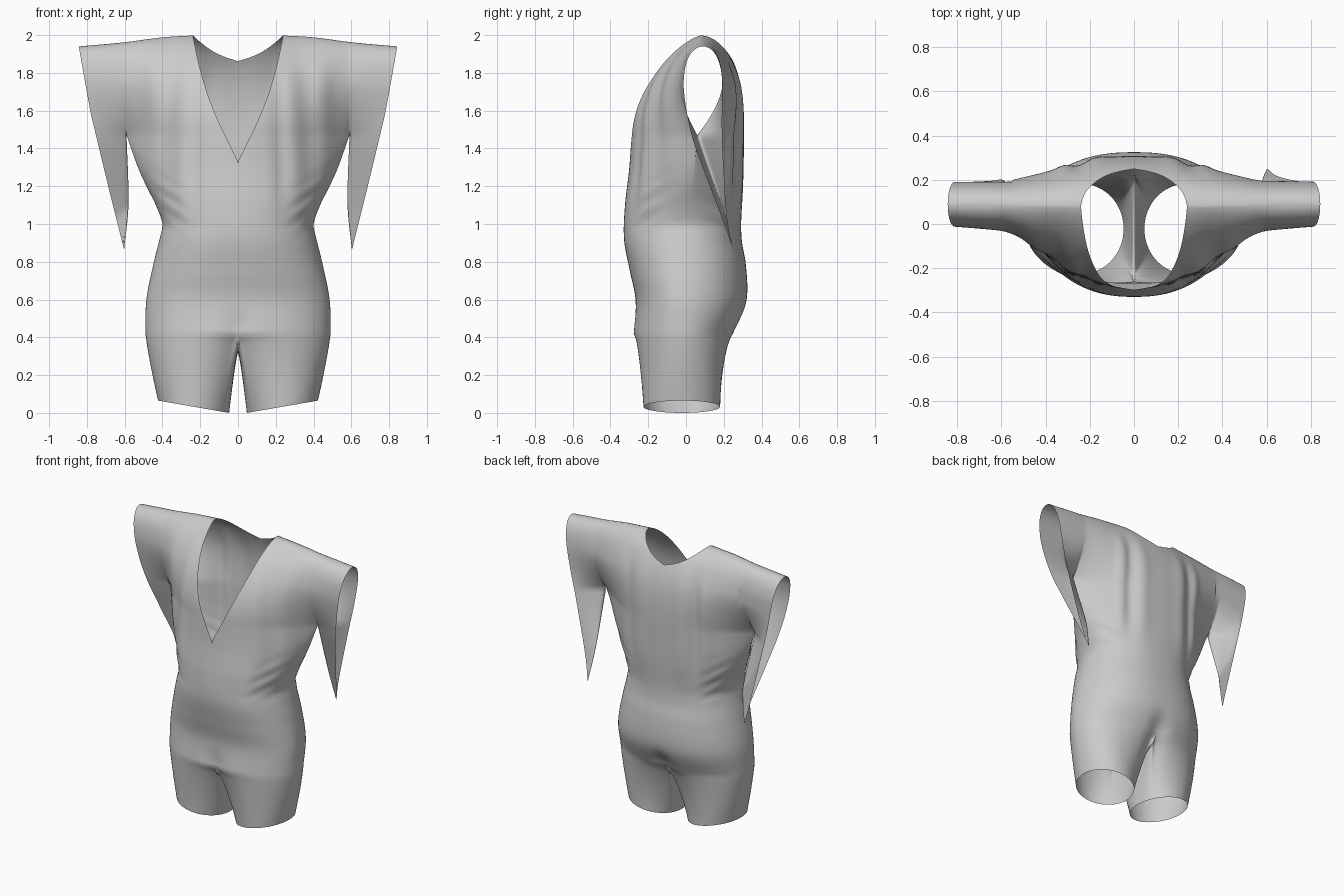
import bpy, bmesh
from math import sin, cos, pi, radians, exp

if "Cube" in bpy.data.objects:
    bpy.data.objects.remove(bpy.data.objects["Cube"])


def curve(*pts):
    """Smooth interpolating function through (t, value) points."""
    def f(t):
        if t <= pts[0][0]:
            return pts[0][1]
        if t >= pts[-1][0]:
            return pts[-1][1]
        i = max(k for k in range(len(pts) - 1) if pts[k][0] <= t)

        def slope(k):
            a, b = pts[max(k - 1, 0)], pts[min(k + 1, len(pts) - 1)]
            return (b[1] - a[1]) / (b[0] - a[0])
        (t0, v0), (t1, v1) = pts[i], pts[i + 1]
        d = t1 - t0
        s = (t - t0) / d
        return ((2*s**3 - 3*s*s + 1) * v0 + (s**3 - 2*s*s + s) * d * slope(i)
                + (3*s*s - 2*s**3) * v1 + (s**3 - s*s) * d * slope(i + 1))
    return f


def ramp(a, b, t):
    s = min(max((t - a) / (b - a), 0), 1)
    return s * s * (3 - 2 * s)


def bump(c, r, t):
    return exp(-((t - c) / r) ** 2)


HIP, ARM, SEAM = 0.42, 1.47, 0.59      # crotch level, armpit level, sleeve seam x
NL, NU, NC, NS = 56, 30, 44, 16        # lower rows, upper rows, body and sleeve columns

# Silhouettes read from the front and side
width = curve((.42, .49), (.6, .485), (.8, .445), (.95, .408), (1.0, .40), (1.1, .435),
              (1.2, .485), (1.3, .53), (1.47, .59))
front_y = curve((.42, -.282), (.6, -.268), (.75, -.297), (.92, -.328), (1.1, -.323),
                (1.3, -.30), (1.47, -.29))
back_y = curve((.42, .255), (.55, .312), (.65, .325), (.8, .315), (.9, .297), (1.0, .292),
               (1.2, .302), (1.47, .308))
side_y = curve((.42, -.02), (.9, -.01), (1.1, .02), (1.25, .04), (1.47, .06))
top_z = curve((.2, 2.0), (.4, 1.988), (.6, 1.962), (.84, 1.94))
v_neck = curve((1.33, 0), (1.6, .128), (1.8, .195), (2.0, .24))
cuff_x = curve((.87, .605), (1.2, .687), (1.47, .752), (1.6, .782), (1.94, .843))
fold_x = curve((.87, .602), (1.1, .58), (1.47, .59))
fold_y = curve((.87, .25), (1.1, .19), (1.47, .06))
cuff_front = curve((.87, .25), (1.02, .195), (1.27, .10), (1.47, .03), (1.7, -.012), (1.85, -.02))
cuff_back = curve((.87, .25), (1.0, .222), (1.2, .205), (1.5, .192), (1.8, .197))


def neck_x(z, s):
    if s < 0:
        return v_neck(z)
    k = max(z - 1.87, 0) / .13
    return .24 * min(k, 1) ** .55


def edge_y(z, s):
    """Depth along the line where sleeve and body meet, closing at the armpit."""
    if z <= ARM:
        return side_y(z)
    k = min((z - ARM) / .3, 1)
    return .06 + (1 - (1 - k) ** 1.7) * ((-.04 if s < 0 else .2) - .06)


def over_shoulder(y, x, h, s):
    """Roll a sheet over to the shoulder ridge as h goes 0..1."""
    k = ramp(.3, .7, x)
    p, q = (2.1, .72) if s < 0 else (2.7, .5)
    p, q = p + (5 - p) * k, q + (.5 - q) * k
    ridge = .08 + .01 * k
    return ridge + (y - ridge) * max(1 - h ** p, 0) ** q


def body_y(x, z, s):
    w = width(z)
    c = front_y(z) if s < 0 else back_y(z)
    n = 2.4 - .3 * ramp(.9, 1.4, z)
    q = .5 + .4 * ramp(1.0, 1.5, z) + .5 * ramp(1.3, 1.8, z)
    r = min(x / w, 1)
    prof = max(1 - r ** n, 0) ** q
    y = edge_y(z, s)
    y += (c - y) * prof
    # long gathers above the waist, short creases at the sides
    fade = ramp(.95, 1.3, z) * (1 - ramp(1.7, 1.95, z)) * (1 - r ** 4)
    if s < 0:
        y -= .009 * fade * sin(38 * x + 2 * z) * ramp(.12, .25, x)
    else:
        y += fade * .012 * (bump(.17, .06, x) + bump(.32, .04, x) - bump(.25, .04, x))
    y += .007 * bump(1.1, .13, z) * bump(.85, .16, r) * (1 - r**8) * sin(70 * (z - .6 * x))
    # cleft and groin
    y -= s * bump(.44, .09, z) * .03 * bump(0, .07, x) * (1 if s > 0 else .6)
    return y


def body_point(i, j, s):
    u = sin(pi / 2 * j / NC)
    if i <= NL:
        z, h = HIP + (ARM - HIP) * i / NL, 0
    else:
        h = sin(pi / 2 * (i - NL) / NU)
        z = ARM + (top_z(.24 + u * (SEAM - .24)) - ARM) * h
    x0 = neck_x(z, s)
    if i == NL + NU:
        x0 = .24
    x = x0 + u * (width(z) - x0)
    return x, over_shoulder(body_y(x, z, s), x, h, s), z


def sleeve_point(i, j, s):
    u = j / NS
    h = sin(pi / 2 * i / NU)
    z = ARM + (top_z(SEAM + u * .25) - ARM) * h
    x = SEAM + u * (cuff_x(z) - SEAM)
    a, b = edge_y(z, s), (cuff_front if s < 0 else cuff_back)(z)
    return x, over_shoulder(a + (b - a) * u ** .7, x, h, s), z


def drape_point(i, j, s):
    u, z = j / NS, ARM - .60 * i / 24
    x = fold_x(z) + u * (cuff_x(z) - fold_x(z))
    a, b = fold_y(z), (cuff_front if s < 0 else cuff_back)(z)
    return x, a + (b - a) * u ** .7, z


def leg_point(i, top, angle):
    t = i / 14
    a = radians(angle)
    hx, hy = .235 + .188 * cos(a), -.022 + .203 * sin(a)
    hz = .065 * (hx - .047) / .376
    tx = t ** (1.2 if hx > .235 else .8)
    k = ramp(-.15, .15, top[1])
    ty = (1 - k) * t ** 1.2 + k * (1 - (1 - t) ** 1.6)
    if hx < .235:                       # the inner thigh rounds in quickly
        inner = (.235 - hx) / .188
        ty += inner * (t ** .6 - ty)
    return top[0] + (hx - top[0]) * tx, top[1] + (hy - top[1]) * ty, top[2] + (hz - top[2]) * t


def leg_outer(i, j, s):
    return leg_point(i, body_point(0, j, s), s * 148 * (1 - j / NC))


def leg_inner(i, j, s):
    k = j / 20
    y0, y1 = body_point(0, 0, -1)[1], body_point(0, 0, 1)[1]
    seam = (0, y0 + (y1 - y0) * (1 - cos(pi * k)) / 2, HIP - .1 * max(sin(pi * k), 0) ** .8)
    return leg_point(i, seam, -148 - 64 * k)


bm = bmesh.new()


def sheet(point, rows, cols, s):
    g = [[bm.verts.new(point(i, j, s)) for j in range(cols + 1)] for i in range(rows + 1)]
    for i in range(rows):
        for j in range(cols):
            bm.faces.new((g[i][j], g[i][j + 1], g[i + 1][j + 1], g[i + 1][j]))


# Front and back panels of one half, then the crotch gusset
for s in (-1, 1):
    sheet(body_point, NL + NU, NC, s)
    sheet(sleeve_point, NU, NS, s)
    sheet(drape_point, 24, NS, s)
    sheet(leg_outer, 14, NC, s)
sheet(leg_inner, 14, 20, 1)

# Mirror to the other half (its sleeve tip hangs straighter) and sew the panels together
half = bmesh.ops.duplicate(bm, geom=bm.verts[:] + bm.edges[:] + bm.faces[:])["geom"]
for v in half:
    if isinstance(v, bmesh.types.BMVert):
        if v.co.x > .55 and v.co.y > .19:
            v.co.y = .19 + (v.co.y - .19) * .2
        v.co.x *= -1
bmesh.ops.remove_doubles(bm, verts=bm.verts[:], dist=.0006)
bmesh.ops.recalc_face_normals(bm, faces=bm.faces[:])
for f in bm.faces:
    f.smooth = True

mesh = bpy.data.meshes.new("romper")
bm.to_mesh(mesh)
bm.free()
romper = bpy.data.objects.new("romper", mesh)
bpy.context.collection.objects.link(romper)
